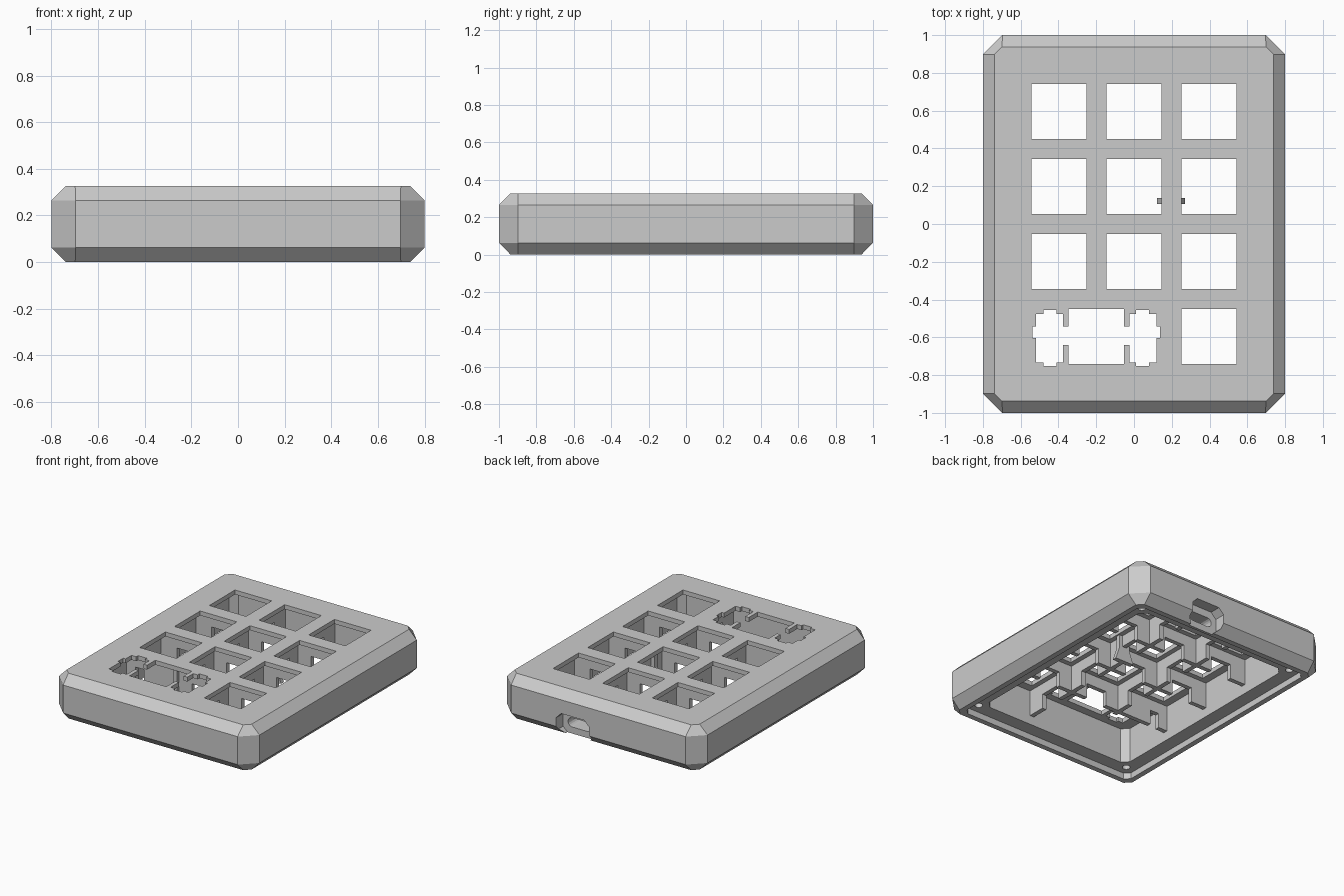
import bpy, bmesh
from math import cos, sin, pi

cube = bpy.data.objects.get("Cube")
if cube:
    bpy.data.objects.remove(cube, do_unlink=True)

grey = bpy.data.materials.new("grey_plastic")
grey.use_nodes = True
colour = (0.6, 0.6, 0.6, 1)
grey.diffuse_color = colour
grey.node_tree.nodes["Principled BSDF"].inputs["Base Color"].default_value = colour


def loft(name, rings):
    """Closed solid through equal-length rings of 3D points."""
    bm = bmesh.new()
    loops = [[bm.verts.new(p) for p in ring] for ring in rings]
    n = len(loops[0])
    bm.faces.new(loops[0])
    bm.faces.new(loops[-1])
    for a, b in zip(loops, loops[1:]):
        for i in range(n):
            j = (i + 1) % n
            bm.faces.new((a[i], a[j], b[j], b[i]))
    bmesh.ops.recalc_face_normals(bm, faces=bm.faces)
    mesh = bpy.data.meshes.new(name)
    bm.to_mesh(mesh)
    bm.free()
    mesh.materials.append(grey)
    ob = bpy.data.objects.new(name, mesh)
    bpy.context.collection.objects.link(ob)
    return ob


def octagon(hx, hy, c):
    """Rectangle outline with cut corners."""
    return [(hx, c - hy), (hx, hy - c), (hx - c, hy), (c - hx, hy),
            (-hx, hy - c), (-hx, c - hy), (c - hx, -hy), (hx - c, -hy)]


def flat(points, z):
    return [(x, y, z) for x, y in points]


def prism_z(name, points, z0, z1):
    return loft(name, [flat(points, z0), flat(points, z1)])


def prism_y(name, points, y0, y1):
    return loft(name, [[(x, y, z) for x, z in points] for y in (y0, y1)])


def prism_x(name, points, x0, x1):
    return loft(name, [[(x, y, z) for y, z in points] for x in (x0, x1)])


def circle(x, y, r, n=24):
    return [(x + r * cos(2 * pi * i / n), y + r * sin(2 * pi * i / n)) for i in range(n)]


def rect(x0, x1, y0, y1):
    return [(x0, y0), (x1, y0), (x1, y1), (x0, y1)]


def cut(target, cutter):
    mod = target.modifiers.new("cut", 'BOOLEAN')
    mod.operation = 'DIFFERENCE'
    mod.solver = 'EXACT'
    mod.object = cutter
    bpy.context.view_layer.objects.active = target
    bpy.ops.object.modifier_apply(modifier=mod.name)
    bpy.data.objects.remove(cutter, do_unlink=True)


# Outer case with bevelled top, bottom and corners
HEIGHT, PLATE = 0.327, 0.295
small, big = octagon(0.738, 0.938, 0.04), octagon(0.8, 1.0, 0.103)
case = loft("case", [flat(small, 0), flat(big, 0.063),
                     flat(big, 0.265), flat(small, HEIGHT)])

# Lid recess and main cavity underneath
CAV_X, CAV_Y = 0.602, 0.802
cut(case, prism_z("lid_recess", octagon(0.7, 0.9, 0.035), -0.1, 0.044))
cut(case, prism_z("cavity", octagon(CAV_X, CAV_Y, 0.045), 0.02, PLATE))

# Screw holes in the ledge
for sx in (-1, 1):
    for sy in (-1, 1):
        cut(case, prism_z("screw_hole", circle(sx * 0.63, sy * 0.83, 0.026), 0.02, 0.22))

# Key openings
PITCH, KEY = 0.397, 0.1465
keys = [(c * PITCH, (r - 1.5) * PITCH) for r in range(1, 4) for c in (-1, 0, 1)]
keys += [(PITCH, -1.5 * PITCH), (-0.2, -1.5 * PITCH)]
for x, y in keys:
    cut(case, prism_z("key_hole", rect(x - KEY, x + KEY, y - KEY, y + KEY), 0.2, 0.4))

# Stabiliser openings either side of the wide key
wx = keys[-1][0]
for s in (-1, 1):
    for near, far, low, high in ((0.175, 0.318, -0.733, -0.476),
                                 (0.21, 0.28, -0.752, -0.455),
                                 (0.30, 0.337, -0.603, -0.543),
                                 (0.13, 0.2, -0.64, -0.543)):
        a, b = sorted((wx + s * near, wx + s * far))
        cut(case, prism_z("stabiliser_hole", rect(a, b, low, high), 0.2, 0.4))

# Cable port: outer recess and rounded slot through the back wall
PORT_X, PORT_Z = 0.205, 0.08
recess = [(PORT_X + x, PORT_Z + z) for x, z in octagon(0.132, 0.086, 0.04)]
cut(case, prism_y("port_recess", recess, 0.92, 1.1))
R = 0.033
slot = []
for i in range(18):
    t = -pi / 2 + pi * (i % 9) / 8 + (pi if i > 8 else 0)
    side = -1 if i > 8 else 1
    slot.append((PORT_X + side * 0.06 + R * cos(t), PORT_Z + R * sin(t)))
cut(case, prism_y("port_slot", slot, 0.76, 0.95))


# Notched ribs under the plate, running between the keys
RIB_Z, ARCH_Z, T = 0.11, 0.215, 0.016


def comb(start, end, notches):
    pts = [(start, PLATE + 0.005), (start, RIB_Z)]
    for a, b in notches:
        pts += [(a, RIB_Z), (a, ARCH_Z), (b, ARCH_Z), (b, RIB_Z)]
    return pts + [(end, RIB_Z), (end, PLATE + 0.005)]


def centred(centres):
    return [(c - 0.08, c + 0.08) for c in centres]


rows = [(i - 1.5) * PITCH for i in range(4)]
for i in (-1, 0, 1):
    y = i * PITCH
    notches = centred((-PITCH, 0, PITCH))
    if i == -1:
        # the rib stays whole behind the wide key
        notches[0] = (-0.53, -0.46)
    prism_y("cross_rib", comb(-CAV_X - 0.004, CAV_X + 0.004, notches), y - T, y + T)
for x, first, start in ((-PITCH / 2, 1, -0.435), (PITCH / 2, 0, -CAV_Y - 0.004)):
    prism_x("long_rib", comb(start, CAV_Y + 0.004, centred(rows[first:])), x - T, x + T)

# Small retaining clip on a long rib
clip = [(0.122, RIB_Z), (0.27, RIB_Z), (0.24, 0.2), (0.24, PLATE + 0.003),
        (0.155, PLATE + 0.003), (0.155, 0.2)]
prism_y("board_clip", clip, 0.106, 0.138)
